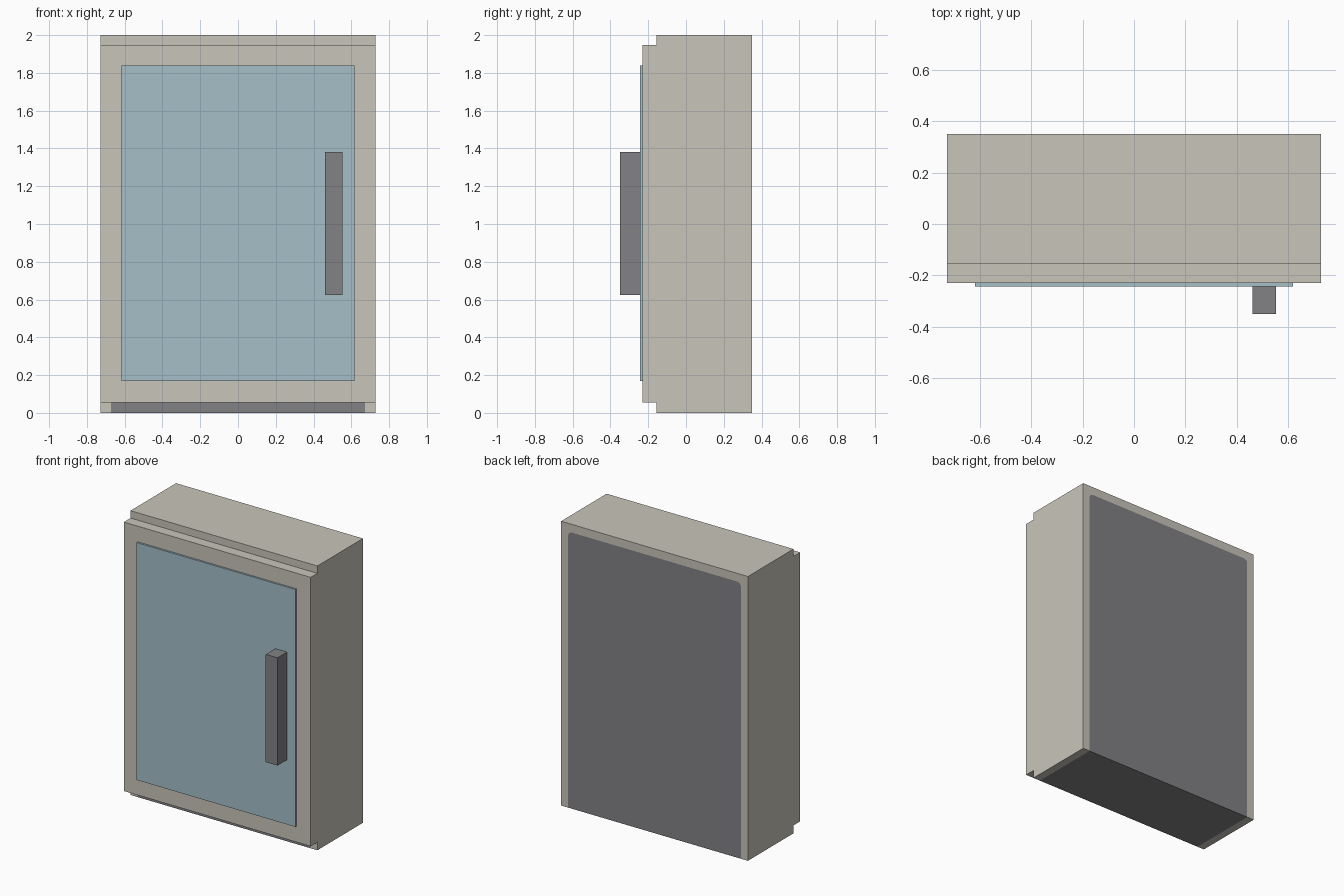
import bpy, bmesh

if "Cube" in bpy.data.objects:
    bpy.data.objects.remove(bpy.data.objects["Cube"])


def material(name, rgb):
    m = bpy.data.materials.new(name)
    m.diffuse_color = (*rgb, 1.0)
    m.use_nodes = True
    m.node_tree.nodes["Principled BSDF"].inputs["Base Color"].default_value = m.diffuse_color
    return m


BEIGE = material("warm_beige", (0.578, 0.558, 0.491))
BLUE = material("pale_blue_glass", (0.381, 0.521, 0.584))
GREY = material("dark_grey", (0.223, 0.223, 0.235))


def finish(name, bm, mat):
    bmesh.ops.recalc_face_normals(bm, faces=bm.faces)
    me = bpy.data.meshes.new(name)
    bm.to_mesh(me)
    bm.free()
    me.materials.append(mat)
    ob = bpy.data.objects.new(name, me)
    bpy.context.collection.objects.link(ob)
    return ob


def prism(name, profile, y0, y1, mat):
    """Extrude an xz outline from y0 to y1."""
    bm = bmesh.new()
    face = bm.faces.new([bm.verts.new((x, y0, z)) for x, z in profile])
    ext = bmesh.ops.extrude_face_region(bm, geom=[face])
    verts = [g for g in ext["geom"] if isinstance(g, bmesh.types.BMVert)]
    bmesh.ops.translate(bm, vec=(0, y1 - y0, 0), verts=verts)
    return finish(name, bm, mat)


def box(name, x0, x1, y0, y1, z0, z1, mat):
    return prism(name, [(x0, z0), (x1, z0), (x1, z1), (x0, z1)], y0, y1, mat)


FRONT, BACK = -0.156, 0.35
W, IN, TOP, C = 0.727, 0.672, 1.942, 0.025

# inner arch outline with clipped top corners
half = [(IN, 0), (IN, TOP - C), (IN - 0.3 * C, TOP - 0.3 * C), (IN - C, TOP)]
arch = half + [(-x, z) for x, z in reversed(half)]

# cabinet shell wraps over the grey core, which shows flush at back and base
shell = [(-W, 0), (-W, 2), (W, 2), (W, 0)] + arch
prism("cabinet_shell", shell, FRONT, BACK, BEIGE)
prism("cabinet_core", arch, FRONT, BACK, GREY)

# door, glass pane and handle
box("door", -W, W, -0.23, FRONT, 0.056, 1.948, BEIGE)
box("door_glass", -0.618, 0.618, -0.243, -0.23, 0.168, 1.838, BLUE)
box("door_handle", 0.461, 0.552, -0.35, -0.243, 0.623, 1.381, GREY)
